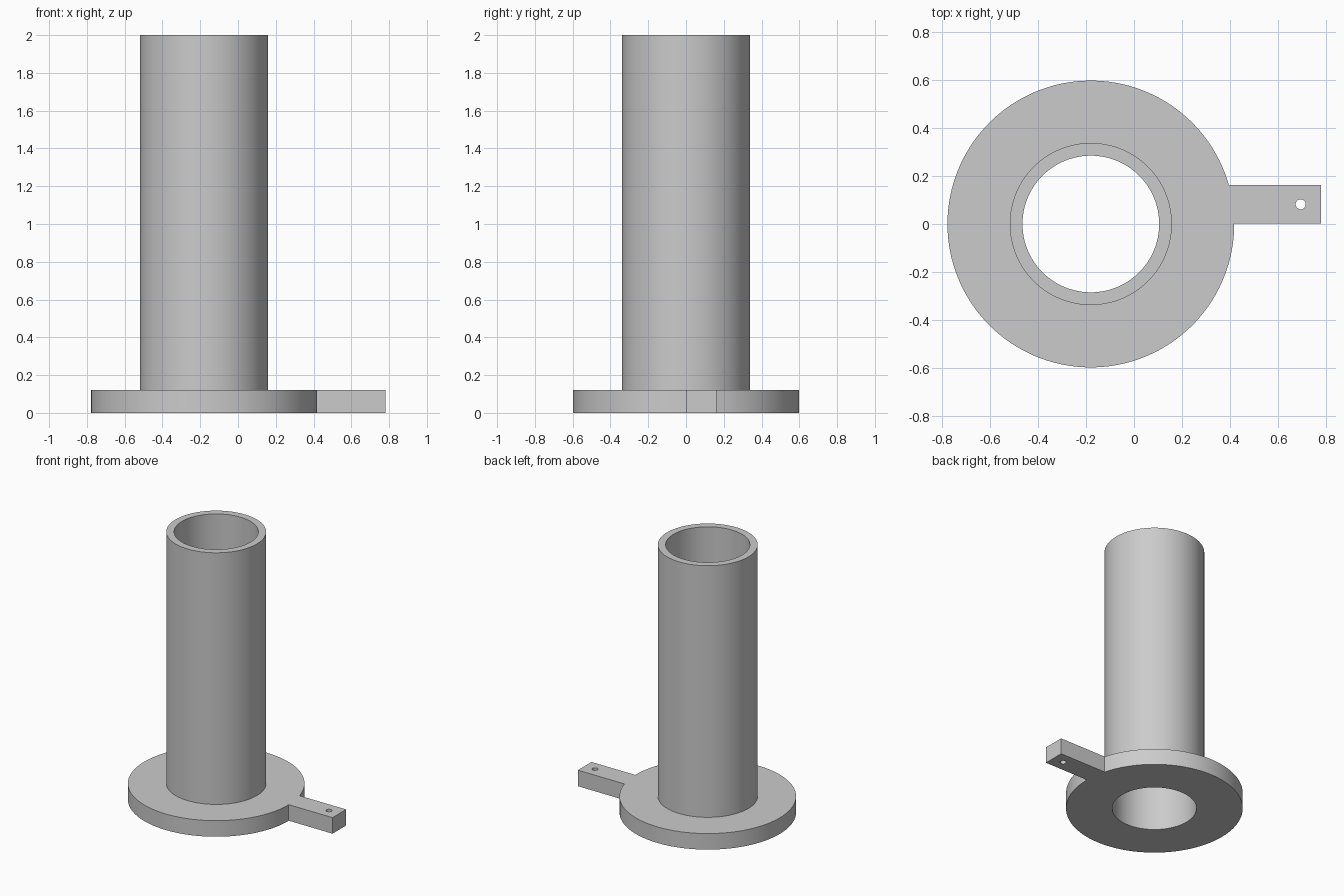
import bpy, bmesh, math

if "Cube" in bpy.data.objects:
    bpy.data.objects.remove(bpy.data.objects["Cube"])

CX = -0.18          # axis of the tube and flange
R_FLANGE, R_TUBE, R_BORE, R_PIN = 0.598, 0.338, 0.285, 0.021
H_FLANGE, H_TOP = 0.12, 2.0
TAB_X, TAB_Y0, TAB_Y1 = 0.78, 0.002, 0.162
SEG = 128

grey = bpy.data.materials.new("plain grey")
grey.diffuse_color = (0.6, 0.6, 0.6, 1)
grey.use_nodes = True
grey.node_tree.nodes["Principled BSDF"].inputs["Base Color"].default_value = grey.diffuse_color


def prism(name, points, z0, z1):
    """Extrude a flat outline from z0 to z1."""
    bm = bmesh.new()
    face = bm.faces.new([bm.verts.new((x, y, z0)) for x, y in points])
    top = bmesh.ops.extrude_face_region(bm, geom=[face])["geom"]
    verts = [g for g in top if isinstance(g, bmesh.types.BMVert)]
    bmesh.ops.translate(bm, verts=verts, vec=(0, 0, z1 - z0))
    bmesh.ops.recalc_face_normals(bm, faces=bm.faces)
    mesh = bpy.data.meshes.new(name)
    bm.to_mesh(mesh)
    bm.free()
    mesh.materials.append(grey)
    obj = bpy.data.objects.new(name, mesh)
    bpy.context.collection.objects.link(obj)
    return obj


def arc(x, y, r, a0=0.0, a1=2 * math.pi, n=SEG, closed=True):
    steps = n if closed else n + 1
    return [(x + r * math.cos(a0 + (a1 - a0) * i / n),
             y + r * math.sin(a0 + (a1 - a0) * i / n)) for i in range(steps)]


def combine(target, other, operation):
    """Apply a boolean and discard the helper."""
    mod = target.modifiers.new(operation.lower(), 'BOOLEAN')
    mod.operation, mod.solver, mod.object = operation, 'EXACT', other
    bpy.context.view_layer.objects.active = target
    bpy.ops.object.modifier_apply(modifier=mod.name)
    bpy.data.objects.remove(other)


# Round flange with the side tab in one outline
start = math.asin(TAB_Y1 / R_FLANGE)
end = 2 * math.pi + math.asin(TAB_Y0 / R_FLANGE)
outline = arc(CX, 0, R_FLANGE, start, end, closed=False)
outline += [(TAB_X, TAB_Y0), (TAB_X, TAB_Y1)]
body = prism("flanged_tube", outline, 0, H_FLANGE)

# Upright tube, then the through bore and the pin hole in the tab
combine(body, prism("tube", arc(CX, 0, R_TUBE), H_FLANGE / 2, H_TOP), 'UNION')
combine(body, prism("bore", arc(CX, 0, R_BORE), -0.1, H_TOP + 0.1), 'DIFFERENCE')
combine(body, prism("pin_hole", arc(0.695, 0.082, R_PIN, n=32), -0.1, 0.3), 'DIFFERENCE')

# Smooth round walls, crisp edges
bpy.ops.object.select_all(action='DESELECT')
body.select_set(True)
bpy.context.view_layer.objects.active = body
bpy.ops.object.shade_smooth_by_angle(angle=math.radians(30))
